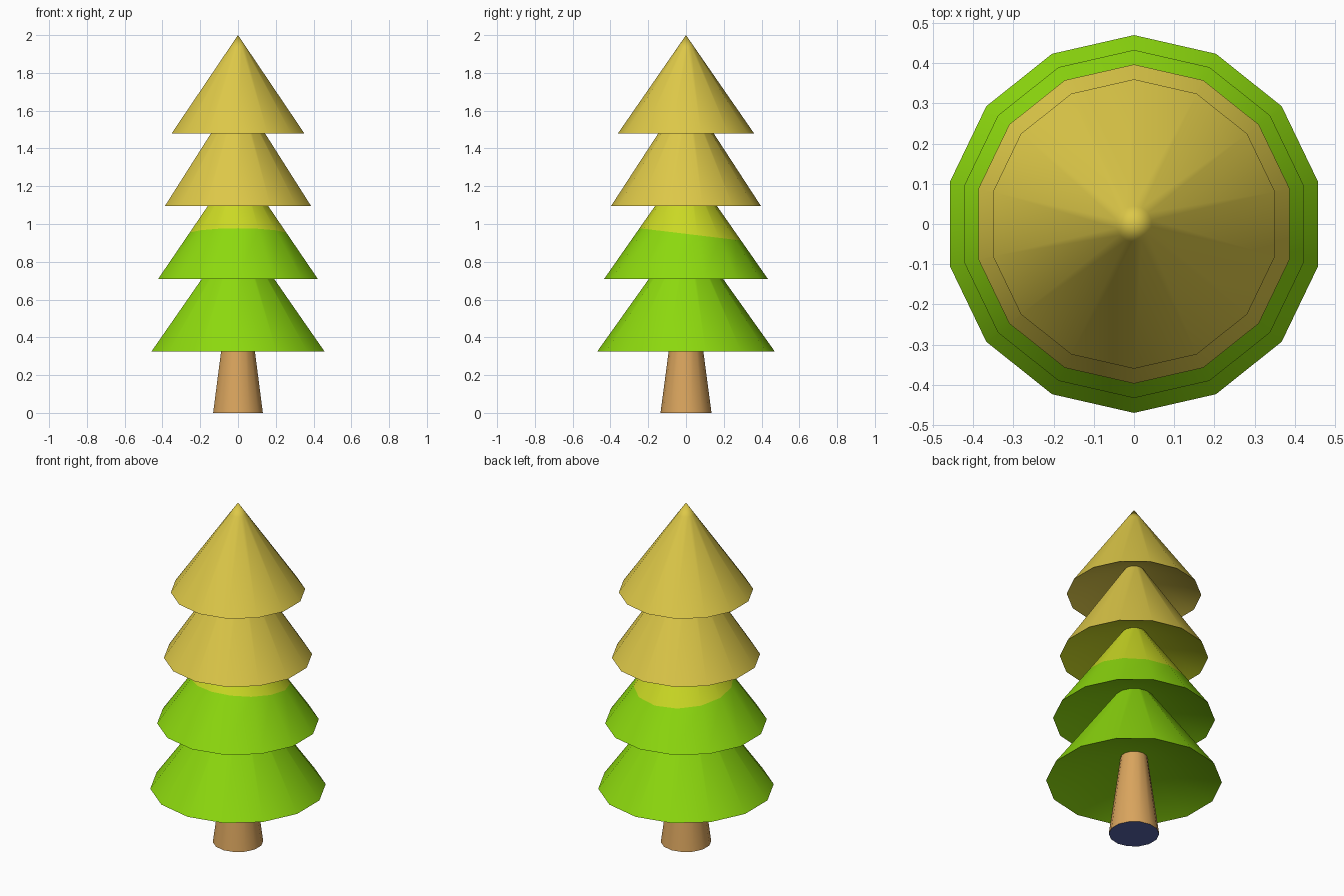
import bpy, bmesh, math
from mathutils import Vector

if "Cube" in bpy.data.objects:
    bpy.data.objects.remove(bpy.data.objects["Cube"])

SIDES = 14


def material(name, r, g, b):
    m = bpy.data.materials.new(name)
    lin = [((c / 255 + 0.055) / 1.055) ** 2.4 for c in (r, g, b)]
    m.diffuse_color = (*lin, 1)
    m.use_nodes = True
    m.node_tree.nodes["Principled BSDF"].inputs["Base Color"].default_value = m.diffuse_color
    return m


gold = material("gold", 221, 200, 72)
lime = material("yellow green", 203, 217, 36)
green = material("leaf green", 141, 217, 14)
brown = material("bark brown", 218, 165, 94)
navy = material("dark blue", 88, 102, 172)


def lathe(name, profile, mats, rule=None, cut=None):
    """Revolve (radius, z) points, bottom to top; radius 0 gives a pole."""
    bm = bmesh.new()
    rings = []
    for r, z in profile:
        n = 1 if r == 0 else SIDES
        angles = [math.pi / 2 + k * math.tau / SIDES for k in range(n)]
        rings.append([bm.verts.new((r * math.cos(a), r * math.sin(a), z)) for a in angles])
    for lo, hi in zip(rings, rings[1:]):
        for k in range(SIDES):
            j = (k + 1) % SIDES
            if len(lo) == 1:
                bm.faces.new((lo[0], hi[j], hi[k]))
            elif len(hi) == 1:
                bm.faces.new((lo[k], lo[j], hi[0]))
            else:
                bm.faces.new((lo[k], lo[j], hi[j], hi[k]))
    bm.normal_update()
    if cut:
        bmesh.ops.bisect_plane(bm, geom=bm.verts[:] + bm.edges[:] + bm.faces[:],
                               plane_co=cut[0], plane_no=cut[1])
        bm.normal_update()
    for f in bm.faces:
        f.material_index = rule(f) if rule else 0
    me = bpy.data.meshes.new(name)
    bm.to_mesh(me)
    bm.free()
    for m in mats:
        me.materials.append(m)
    ob = bpy.data.objects.new(name, me)
    bpy.context.collection.objects.link(ob)
    bpy.ops.object.select_all(action='DESELECT')
    ob.select_set(True)
    bpy.context.view_layer.objects.active = ob
    bpy.ops.object.shade_smooth_by_angle(angle=math.radians(40))


def tier(name, r, z, height, mats, rule=None, cut=None):
    """Cone with a hollowed, dish-like underside and a small tip ring."""
    tip = 0.045
    profile = [(0, z + 0.17), (r, z), (tip, z + height * (1 - tip / r)), (0, z + height)]
    lathe(name, profile, mats, rule, cut)


def underside(f):
    return 1 if f.normal.z < 0 else 0


# Trunk with a dark bottom face
lathe("trunk", [(0, 0), (0.135, 0), (0.07, 0.49), (0, 0.49)], [brown, navy], underside)

# Branch tiers, bottom to top
tier("lowest_branches", 0.47, 0.325, 0.66, [green])

# Second tier changes colour along a slightly tilted line
co, no = Vector((0, 0, 0.948)), Vector((0, 0.12, 1))
tier("lower_middle_branches", 0.433, 0.71, 0.62, [green, lime],
     lambda f: int(f.normal.z > 0 and (f.calc_center_median() - co).dot(no) > 0), (co, no))

tier("upper_middle_branches", 0.397, 1.095, 0.61, [gold, lime], underside)
tier("top_branches", 0.36, 1.48, 0.52, [gold])
